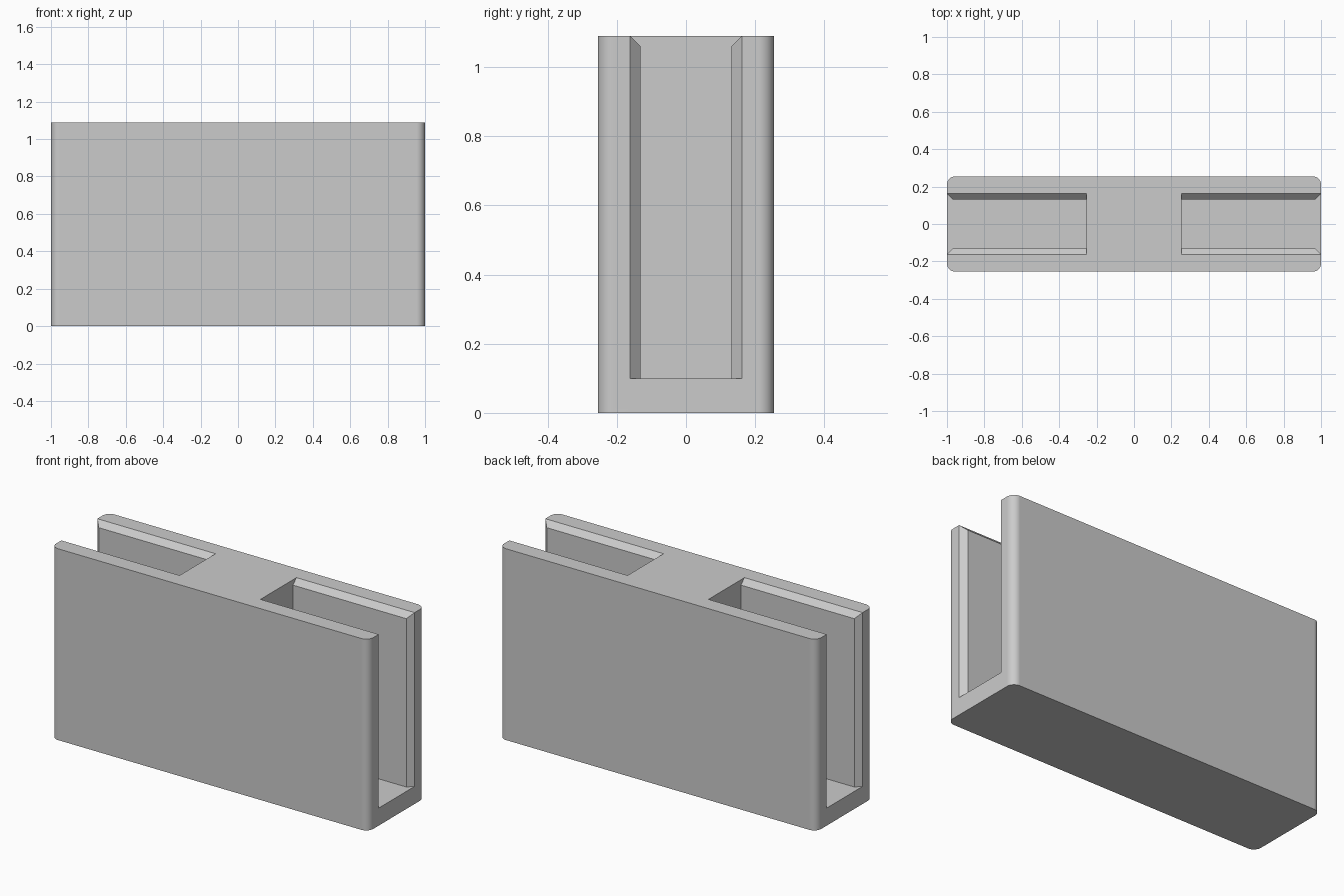
import bpy
import bmesh
from mathutils import Vector

cube = bpy.data.objects.get("Cube")
if cube:
    bpy.data.objects.remove(cube)

LENGTH, DEPTH, HEIGHT = 2.0, 0.51, 1.09
SLOT_START, FLOOR, SLOT_HALF = 0.255, 0.10, 0.131
CHAMFER = 0.031
OVER = 0.05  # how far cutters reach past the block

grey = bpy.data.materials.new("plain_grey")
grey.use_nodes = True
colour = (0.6, 0.6, 0.6, 1)
grey.diffuse_color = colour
grey.node_tree.nodes["Principled BSDF"].inputs["Base Color"].default_value = colour


def prism(name, outline, direction):
    """Extrude a planar outline along a direction into a closed solid."""
    bm = bmesh.new()
    face = bm.faces.new([bm.verts.new(p) for p in outline])
    ext = bmesh.ops.extrude_face_region(bm, geom=[face])
    moved = [v for v in ext["geom"] if isinstance(v, bmesh.types.BMVert)]
    bmesh.ops.translate(bm, verts=moved, vec=Vector(direction))
    bmesh.ops.recalc_face_normals(bm, faces=bm.faces)
    mesh = bpy.data.meshes.new(name)
    bm.to_mesh(mesh)
    bm.free()
    mesh.materials.append(grey)
    obj = bpy.data.objects.new(name, mesh)
    bpy.context.collection.objects.link(obj)
    return obj


def flare(edge):
    """Half-widths and positions of a 45 degree chamfer wedge ending at edge."""
    inner, outer = edge - 2 * CHAMFER, edge + OVER
    return [(-(SLOT_HALF - CHAMFER), inner), (SLOT_HALF - CHAMFER, inner),
            (SLOT_HALF + CHAMFER + OVER, outer), (-(SLOT_HALF + CHAMFER + OVER), outer)]


# Block with rounded upright corners
hx, hy = LENGTH / 2, DEPTH / 2
block = prism("slotted_block", [(-hx, -hy, 0), (hx, -hy, 0), (hx, hy, 0), (-hx, hy, 0)],
              (0, 0, HEIGHT))
bm = bmesh.new()
bm.from_mesh(block.data)
uprights = [e for e in bm.edges if abs(e.verts[0].co.z - e.verts[1].co.z) > 0.5]
bmesh.ops.bevel(bm, geom=uprights, offset=0.045, segments=8, profile=0.5, affect="EDGES")
bm.to_mesh(block.data)
bm.free()

# Slot, top chamfer and end chamfer cutters for both ends
cutters = []
for side in (-1, 1):
    start = side * SLOT_START
    run = (side * (hx + OVER - SLOT_START), 0, 0)
    rise = (0, 0, HEIGHT + OVER - FLOOR)
    slot = [(start, y, z) for y, z in ((-SLOT_HALF, FLOOR), (SLOT_HALF, FLOOR),
                                       (SLOT_HALF, HEIGHT + OVER), (-SLOT_HALF, HEIGHT + OVER))]
    cutters += [
        prism("slot_cutter", slot, run),
        prism("top_chamfer_cutter", [(start, y, z) for y, z in flare(HEIGHT)], run),
        prism("end_chamfer_cutter", [(side * x, y, FLOOR) for y, x in flare(hx)], rise),
    ]
for cutter in cutters:
    cutter.hide_render = True
    cut = block.modifiers.new(cutter.name, "BOOLEAN")
    cut.operation, cut.solver, cut.object = "DIFFERENCE", "EXACT", cutter

# Bake the cuts and drop the cutters
bpy.context.view_layer.update()
graph = bpy.context.evaluated_depsgraph_get()
baked = bpy.data.meshes.new_from_object(block.evaluated_get(graph))
block.modifiers.clear()
block.data = baked
for cutter in cutters:
    bpy.data.objects.remove(cutter)

# Smooth the rounded corners, keep flat faces flat
bpy.ops.object.select_all(action="DESELECT")
block.select_set(True)
bpy.context.view_layer.objects.active = block
bpy.ops.object.shade_smooth_by_angle(angle=0.44)
weighted = block.modifiers.new("flat_face_normals", "WEIGHTED_NORMAL")
weighted.keep_sharp = True
